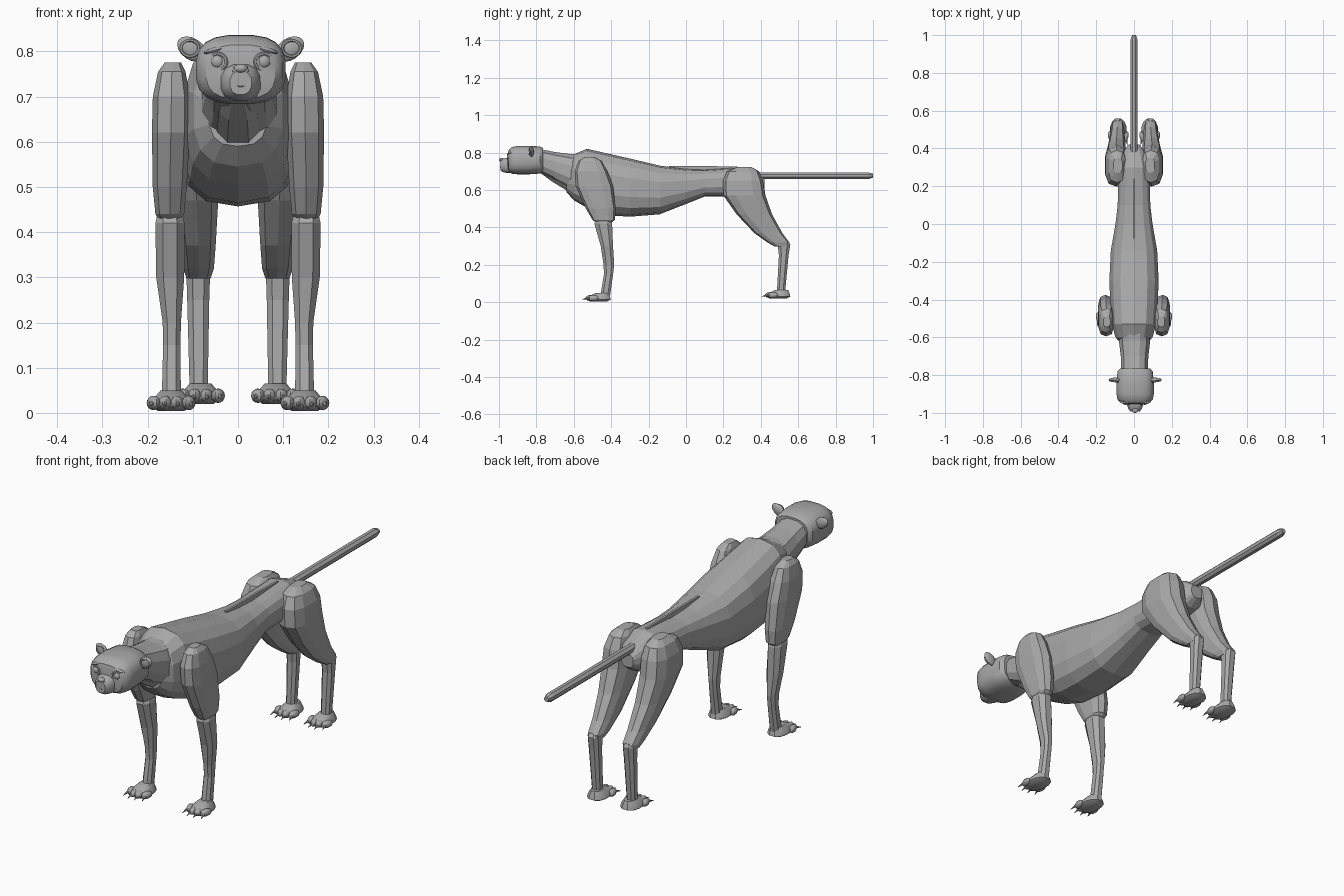
import bpy, bmesh, math
from mathutils import Matrix, Vector

cube = bpy.data.objects.get("Cube")
if cube:
    bpy.data.objects.remove(cube, do_unlink=True)

grey = bpy.data.materials.new("plain grey")
grey.use_nodes = True
grey.diffuse_color = (.4, .4, .4, 1)
grey.node_tree.nodes["Principled BSDF"].inputs["Base Color"].default_value = (.4, .4, .4, 1)

HEAD_X = .006


def finish(name, bm, smooth=False):
    bmesh.ops.recalc_face_normals(bm, faces=bm.faces)
    mesh = bpy.data.meshes.new(name)
    bm.to_mesh(mesh)
    bm.free()
    mesh.materials.append(grey)
    ob = bpy.data.objects.new(name, mesh)
    bpy.context.collection.objects.link(ob)
    if smooth:
        bpy.ops.object.select_all(action='DESELECT')
        ob.select_set(True)
        bpy.context.view_layer.objects.active = ob
        bpy.ops.object.shade_smooth_by_angle(angle=math.radians(35))
    return ob


def skin(bm, rings):
    """Bridge equal rings of points and cap both ends."""
    loops = [[bm.verts.new(p) for p in ring] for ring in rings]
    n = len(loops[0])
    for a, b in zip(loops, loops[1:]):
        for i in range(n):
            j = (i + 1) % n
            bm.faces.new((a[i], a[j], b[j], b[i]))
    bm.faces.new(loops[0])
    bm.faces.new(loops[-1])


def loft(name, sections, axis, side=1, n=10, power=.8, smooth=False):
    """Sections are (position on axis, x min, x max, other min, other max)."""
    rings = []
    for t, x0, x1, b0, b1 in sections:
        ring = []
        for i in range(n):
            ang = 2 * math.pi * (i + .5) / n
            c, s = math.cos(ang), math.sin(ang)
            x = (x0 + x1) / 2 + (x1 - x0) / 2 * math.copysign(abs(c) ** power, c)
            b = (b0 + b1) / 2 + (b1 - b0) / 2 * math.copysign(abs(s) ** power, s)
            ring.append((x * side, t, b) if axis == 'y' else (x * side, b, t))
        rings.append(ring)
    bm = bmesh.new()
    skin(bm, rings)
    return finish(name, bm, smooth)


def centred(sections, x=0):
    return [(y, x - w, x + w, z0, z1) for y, w, z0, z1 in sections]


def ball(name, centre, size, turn=0, axis='Y', segs=12):
    bm = bmesh.new()
    mat = Matrix.Translation(centre) @ Matrix.Rotation(turn, 4, axis) @ Matrix.Diagonal((*size, 1))
    bmesh.ops.create_uvsphere(bm, u_segments=segs, v_segments=8, radius=1, matrix=mat)
    return finish(name, bm, True)


def hoop(name, centre, rx, rz, thick, tilt, n=16):
    """Rounded rim facing forward, turned about z by tilt."""
    bm = bmesh.new()
    mat = Matrix.Translation(centre) @ Matrix.Rotation(tilt, 4, 'Z')
    loops = []
    for i in range(n):
        a = 2 * math.pi * i / n
        loops.append([bm.verts.new(mat @ Vector((
            math.cos(a) * (rx + thick * math.cos(b)), thick * math.sin(b),
            math.sin(a) * (rz + thick * math.cos(b)))))
            for b in (math.pi * k / 3 for k in range(6))])
    for i in range(n):
        a, b = loops[i], loops[(i + 1) % n]
        for k in range(6):
            m = (k + 1) % 6
            bm.faces.new((a[k], a[m], b[m], b[k]))
    finish(name, bm, True)


# Trunk, neck and throat
loft("torso", centred([
    (-.64, .065, .59, .73), (-.6, .1, .545, .79), (-.53, .12, .505, .82),
    (-.42, .128, .465, .795), (-.3, .133, .457, .768), (-.14, .125, .47, .73),
    (0, .1, .525, .712), (.1, .088, .565, .708), (.2, .086, .565, .715),
    (.3, .085, .56, .722), (.38, .06, .57, .695), (.42, .03, .6, .66)]), 'y', n=14, power=.75)
loft("neck", centred([
    (-.52, .085, .56, .8), (-.62, .085, .6, .795), (-.7, .075, .645, .805),
    (-.78, .072, .69, .82)], HEAD_X / 2), 'y', n=12)
loft("throat", centred([
    (-.56, .05, .55, .7), (-.64, .05, .595, .7), (-.72, .045, .645, .72),
    (-.78, .03, .69, .75)]), 'y', n=8)

# Straight tail
loft("tail", centred([
    (.36, .02, .656, .696), (.975, .02, .656, .696), (1, .011, .665, .687)]), 'y', n=8, power=1)

# Thin sliver along the back
bm = bmesh.new()
skin(bm, [[(x, y, z) for x, z in ((-.004, .7), (.006, .7), (.006, top), (-.004, top))]
          for y, top in ((-.09, .729), (.12, .728), (.28, .724))])
finish("spine_sliver", bm)

# Head and muzzle
loft("head", centred([
    (-.765, .08, .695, .825), (-.78, .094, .687, .833), (-.84, .1, .683, .837),
    (-.9, .1, .683, .836), (-.93, .094, .686, .83), (-.948, .077, .695, .815),
    (-.954, .045, .715, .79)], HEAD_X), 'y', n=20, power=.72, smooth=True)
loft("muzzle", centred([
    (-.93, .05, .688, .775), (-.96, .043, .69, .772), (-.98, .036, .695, .768),
    (-.993, .024, .704, .757)], HEAD_X), 'y', n=12, power=.8, smooth=True)
ball("nose", (HEAD_X, -.987, .762), (.016, .013, .01))
ball("upper_lip", (HEAD_X, -.985, .723), (.03, .009, .004))
ball("lower_lip", (HEAD_X, -.982, .711), (.026, .009, .006))

for side, label in ((1, "left_"), (-1, "right_")):
    # Eyes, lids, brows and ears
    ex = HEAD_X + side * .051
    ball(label + "eye", (ex, -.944, .777), (.016, .014, .016))
    hoop(label + "eyelid", (ex, -.949, .777), .02, .018, .004, side * .25)
    ball(label + "brow", (ex + side * .006, -.94, .803), (.026, .012, .006), side * .25)
    ball(label + "nostril_wing", (HEAD_X + side * .012, -.986, .757), (.007, .008, .006))
    ear = (HEAD_X + side * .108, -.825, .805)
    ball(label + "ear", ear, (.036, .012, .024), side * -.6)
    hoop(label + "ear_rim", (ear[0] + side * .004, -.834, .807), .02, .018, .004, side * .15)

    # Front leg
    loft(label + "shoulder_and_upper_arm", [
        (.775, .125, .163, -.545, -.49), (.755, .115, .178, -.575, -.45),
        (.7, .105, .19, -.595, -.42), (.62, .105, .192, -.59, -.39),
        (.5, .112, .19, -.535, -.375), (.44, .118, .184, -.5, -.38),
        (.425, .13, .175, -.48, -.4)], 'z', side, power=.7)
    loft(label + "forearm", [
        (.44, .122, .18, -.485, -.4), (.42, .116, .185, -.493, -.392),
        (.3, .117, .183, -.458, -.388), (.2, .125, .168, -.443, -.382),
        (.15, .126, .167, -.44, -.388), (.03, .125, .17, -.46, -.405)], 'z', side, n=8)

    # Hind leg
    loft(label + "thigh", [
        (.722, .06, .11, .27, .35), (.7, .045, .135, .22, .39),
        (.65, .035, .152, .198, .412), (.57, .035, .155, .2, .425),
        (.47, .042, .142, .27, .46), (.37, .048, .128, .365, .515),
        (.32, .052, .122, .435, .552), (.297, .06, .115, .475, .55)], 'z', side, power=.72)
    loft(label + "hock_and_shin", [
        (.325, .066, .112, .495, .55), (.31, .06, .116, .488, .56),
        (.25, .062, .114, .495, .55), (.04, .066, .108, .484, .53)], 'z', side, n=8)

    # Paws with four toes and claws each
    for limb, px, heel, floor in (("front_", .148, -.4, .004), ("hind_", .083, .56, .02)):
        x = px * side
        loft(label + limb + "paw_pad", [
            (floor, px - .03, px + .03, heel - .115, heel - .02),
            (floor + .01, px - .045, px + .045, heel - .13, heel),
            (floor + .025, px - .042, px + .042, heel - .125, heel - .004),
            (floor + .045, px - .025, px + .025, heel - .085, heel - .012)],
            'z', side, n=12, power=.9, smooth=True)
        for k in range(4):
            off = k - 1.5
            tx = x + off * .026
            ty = heel - .115 + abs(off) * .012
            toe = f"{label}{limb}toe_{k + 1}"
            ball(toe, (tx, ty, floor + .018), (.015, .03, .016), off * -.15, 'Z', 8)
            bm = bmesh.new()
            aim = Vector((off * .12, -1, -.3)).to_track_quat('Z', 'Y').to_matrix().to_4x4()
            bmesh.ops.create_cone(bm, cap_ends=True, segments=6, radius1=.006, radius2=.001, depth=.03,
                                  matrix=Matrix.Translation((tx + off * .004, ty - .032, floor + .014)) @ aim)
            finish(toe + "_claw", bm)
